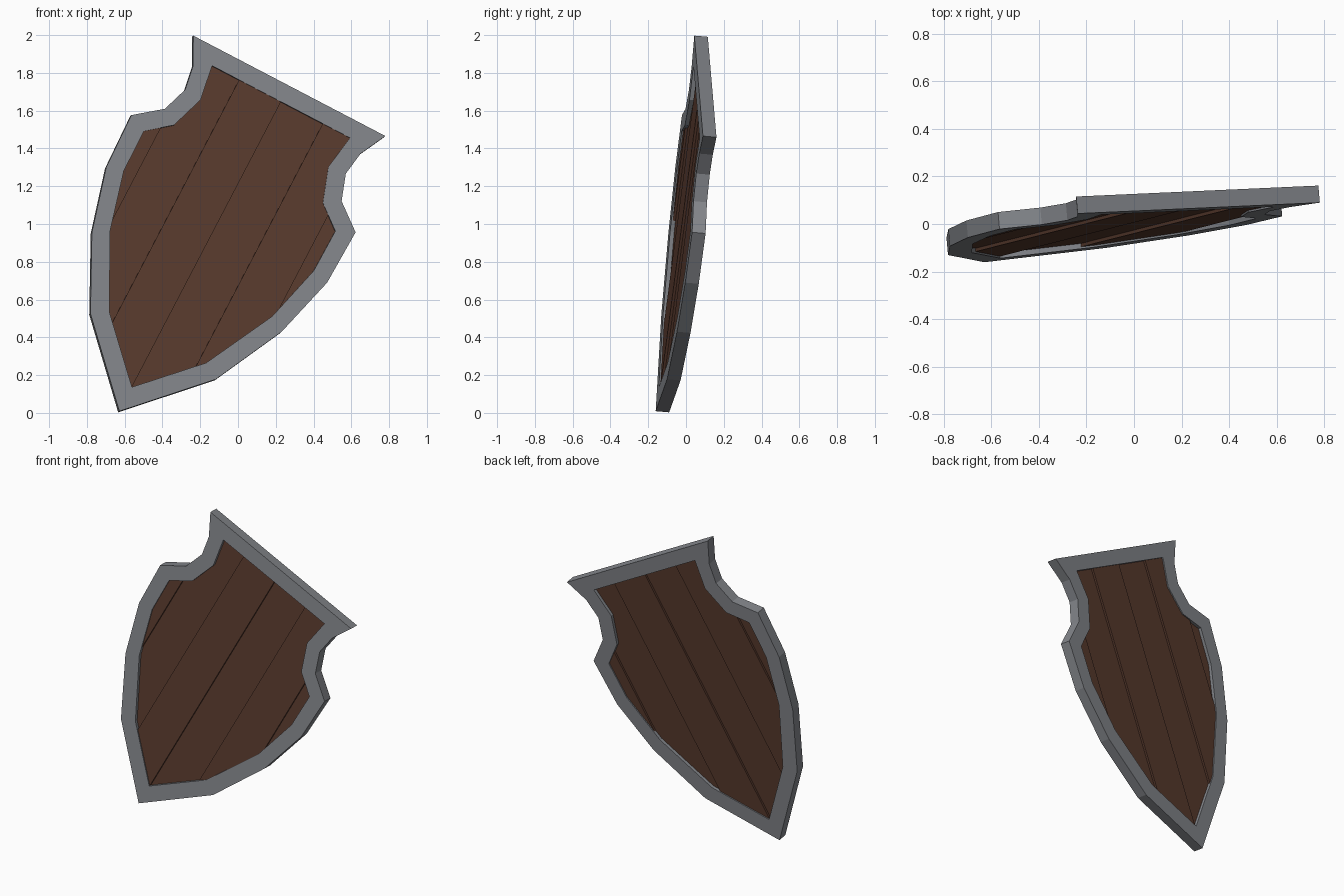
import bpy
import bmesh
from mathutils import Matrix, Vector

cube = bpy.data.objects.get("Cube")
if cube:
    bpy.data.objects.remove(cube)


def material(name, rgb):
    mat = bpy.data.materials.new(name)
    mat.use_nodes = True
    color = (*rgb, 1)
    mat.diffuse_color = color
    mat.node_tree.nodes["Principled BSDF"].inputs["Base Color"].default_value = color
    return mat


STEEL = material("grey steel", (0.23, 0.24, 0.26))
WOOD = material("brown wood", (0.1, 0.043, 0.027))

# Half outlines of the shield: (distance from centre line, height along it), top to tip
OUTER = [(.574, 1.661), (.501, 1.518), (.48, 1.388), (.528, 1.248), (.67, 1.136),
         (.66, .83), (.567, .488), (.375, .104), (0, -.283)]
INNER = [(.412, 1.566), (.397, 1.472), (.382, 1.378), (.445, 1.194), (.572, 1.092),
         (.568, .854), (.485, .538), (.289, .157), (0, -.139)]
RIM_THICKNESS = 0.072
PLANK_THICKNESS = 0.042
SEAMS = [-1, -.5, -.25, 0, .25, .5, 1]

# Leaning pose: across, depth and along axes of the shield
across = Vector((.886, .04, -.463))
along = Vector((.463, .117, .886))
depth = along.cross(across).normalized()
origin = Vector((0, -.105, 0)) - .561 * (across - Vector((0, 0, 0)))
POSE = Matrix.Translation(origin) @ Matrix((across, depth, along)).transposed().to_4x4()


def mirrored(half):
    return half + [(-s, v) for s, v in reversed(half[:-1])]


def ring(bm, half, y):
    return [bm.verts.new((s, y, v)) for s, v in mirrored(half)]


def finish(bm, name, thickness, mat):
    """Thicken the flat faces backwards, pose them and make the object."""
    faces = bmesh.ops.extrude_face_region(bm, geom=bm.faces[:], use_keep_orig=True)
    moved = [g for g in faces["geom"] if isinstance(g, bmesh.types.BMVert)]
    bmesh.ops.translate(bm, verts=moved, vec=(0, thickness, 0))
    bm.transform(POSE)
    bmesh.ops.recalc_face_normals(bm, faces=bm.faces[:])
    mesh = bpy.data.meshes.new(name)
    bm.to_mesh(mesh)
    bm.free()
    mesh.materials.append(mat)
    obj = bpy.data.objects.new(name, mesh)
    bpy.context.collection.objects.link(obj)


# Metal rim
bm = bmesh.new()
outer, inner = ring(bm, OUTER, 0), ring(bm, INNER, 0)
for i in range(len(outer)):
    j = (i + 1) % len(outer)
    bm.faces.new((outer[i], outer[j], inner[j], inner[i]))
finish(bm, "rim", RIM_THICKNESS, STEEL)

# Wooden planks, alternately proud and set back
for i, (left, right) in enumerate(zip(SEAMS, SEAMS[1:])):
    bm = bmesh.new()
    bm.faces.new(ring(bm, INNER, 0.008 if i % 2 == 0 else 0.022))
    for edge, side in ((left, -1), (right, 1)):
        bmesh.ops.bisect_plane(bm, geom=bm.verts[:] + bm.edges[:] + bm.faces[:],
                               plane_co=(edge, 0, 0), plane_no=(side, 0, 0),
                               clear_outer=True)
    finish(bm, f"plank_{i + 1}", PLANK_THICKNESS, WOOD)
